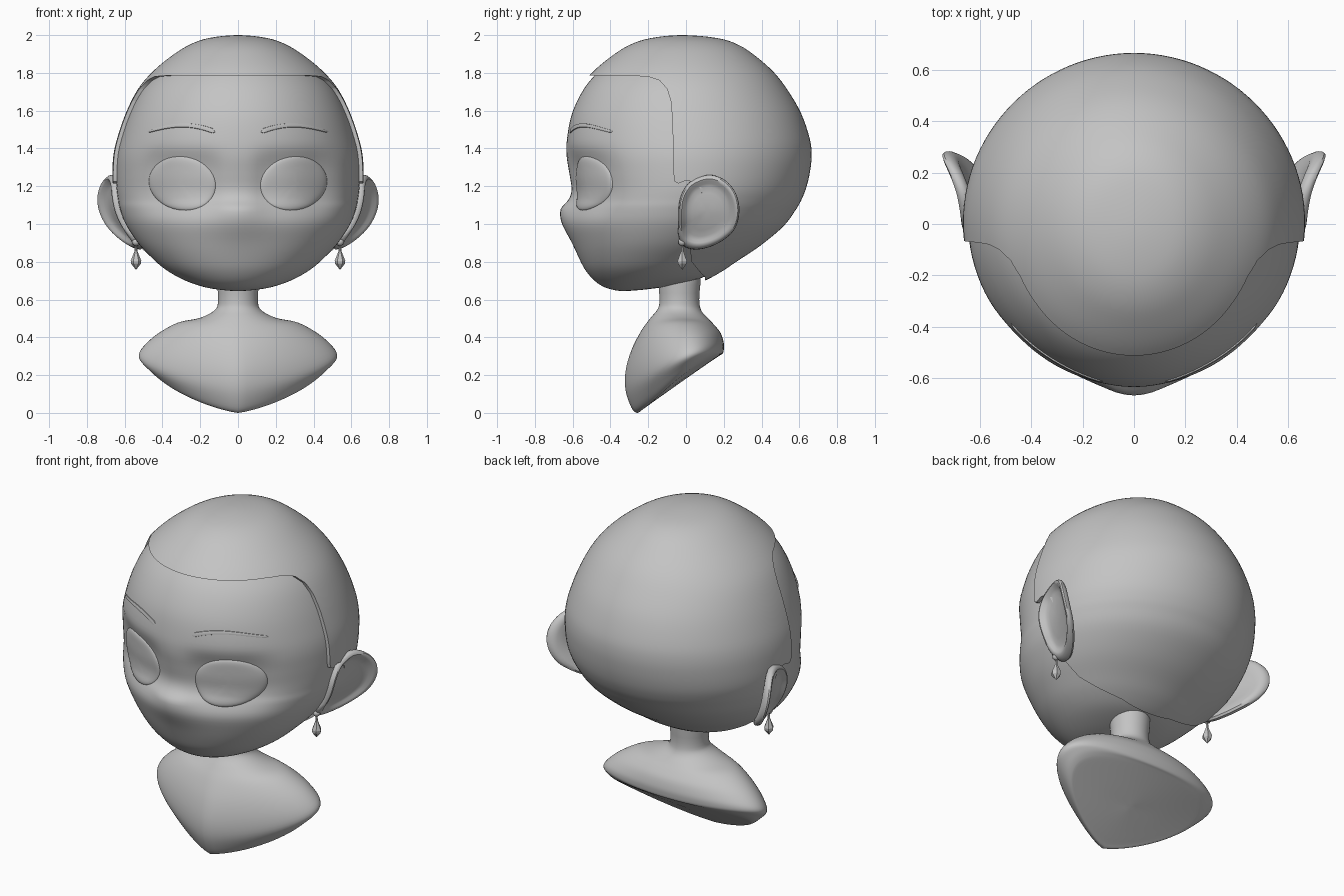
import bpy, bmesh, math
from mathutils import Vector
from mathutils.bvhtree import BVHTree

if "Cube" in bpy.data.objects:
    bpy.data.objects.remove(bpy.data.objects["Cube"])

grey = bpy.data.materials.new("plain grey")
grey.diffuse_color = (0.55, 0.55, 0.55, 1)
grey.use_nodes = True
grey.node_tree.nodes["Principled BSDF"].inputs["Base Color"].default_value = grey.diffuse_color


def finish(bm, name, smooth=True):
    bmesh.ops.remove_doubles(bm, verts=bm.verts, dist=1e-5)
    bmesh.ops.recalc_face_normals(bm, faces=bm.faces)
    me = bpy.data.meshes.new(name)
    bm.to_mesh(me)
    ob = bpy.data.objects.new(name, me)
    bpy.context.collection.objects.link(ob)
    me.materials.append(grey)
    if smooth:
        shade(ob)
    return ob


def activate(ob):
    bpy.ops.object.select_all(action='DESELECT')
    ob.select_set(True)
    bpy.context.view_layer.objects.active = ob


def shade(ob):
    activate(ob)
    bpy.ops.object.shade_smooth_by_angle(angle=math.radians(40))


def loft(rings, sx=1):
    """Skin a list of closed rings; collapsed end rings become poles."""
    bm = bmesh.new()
    vs = [[bm.verts.new((sx * p[0], p[1], p[2])) for p in r] for r in rings]
    n = len(rings[0])
    for a, b in zip(vs, vs[1:]):
        for i in range(n):
            j = (i + 1) % n
            bm.faces.new((a[i], a[j], b[j], b[i]))
    return bm


def pair(name, rings, smooth=True):
    for side, sx in (("right", 1), ("left", -1)):
        finish(loft(rings, sx), f"{name}_{side}", smooth)


def spline(rows, n):
    """Catmull-Rom through rows; the first and last rows only steer."""
    out = []
    for i in range(1, len(rows) - 2):
        for k in range(n):
            t = k / n
            out.append([0.5 * (2 * b + (c - a) * t + (2 * a - 5 * b + 4 * c - d) * t * t
                               + (3 * b - a - 3 * c + d) * t ** 3)
                        for a, b, c, d in zip(*rows[i - 1:i + 3])])
    out.append(list(rows[-2]))
    return out


def circle(n):
    return [2 * math.pi * i / n for i in range(n)]


# Head: stacked ellipses (z, half width, front y, back y)
H = [(1.98, 0, -.02, -.02), (1.965, .15, -.18, .16), (1.93, .25, -.29, .27),
     (1.87, .345, -.385, .36), (1.79, .44, -.48, .45), (1.70, .515, -.55, .52),
     (1.58, .575, -.605, .59), (1.45, .62, -.63, .635), (1.36, .64, -.632, .645),
     (1.27, .645, -.618, .635), (1.19, .643, -.606, .615), (1.13, .635, -.612, .59),
     (1.08, .625, -.625, .56), (1.0, .595, -.625, .50), (.90, .53, -.595, .38),
     (.82, .455, -.565, .26), (.76, .385, -.535, .17), (.71, .30, -.495, .07),
     (.675, .21, -.45, -.07), (.655, .12, -.40, -.20), (.645, 0, -.33, -.33)]


def over_pole(r):
    return (r[0], -r[1], r[3], r[2])


def head_point(z, w, yf, yb, t):
    x, y = w * math.cos(t), (yf + yb) / 2 + (yb - yf) / 2 * math.sin(t)
    if y < 0:
        # muzzle bump and shallow eye sockets
        sz = .05 if z > 1.07 else .14
        y -= .04 * math.exp(-(x / .16) ** 2 - ((z - 1.07) / sz) ** 2)
        d = .035 * math.exp(-((abs(x) - .3) / .2) ** 4 - ((z - 1.22) / .16) ** 4)
        y += .85 * d
        x -= math.copysign(.5 * d, x) if abs(x) > .1 else 0
    return (x, y, z)


rows = spline([over_pole(H[1])] + H + [over_pole(H[-2])], 4)
head_rings = [[head_point(*r, t) for t in circle(112)] for r in rows]
bm = loft(head_rings)
finish(bm, "head")
bm.normal_update()
tree = BVHTree.FromBMesh(bm)

# Hair cap: head swollen slightly, with the face window cut out sideways
for v, nrm in [(v, v.normal.copy()) for v in bm.verts]:
    v.co += nrm * .02
hair = finish(bm, "hair_cap", False)
hairline = [(-.9, 1.785), (-.3, 1.785), (-.2, 1.78), (-.14, 1.76), (-.1, 1.715),
            (-.08, 1.65), (-.072, 1.55), (-.065, 1.26), (-.06, 1.225), (-.04, 1.215),
            (0, 1.23), (.06, 1.22), (.09, 1.15), (.09, 1.05), (.05, .95), (.02, .88),
            (.03, .8), (.07, .75), (.1, .72), (.1, .5), (-.9, .5)]
cb = bmesh.new()
f = cb.faces.new([cb.verts.new((-1, y, z)) for y, z in hairline])
ext = bmesh.ops.extrude_face_region(cb, geom=[f])
bmesh.ops.translate(cb, vec=(2, 0, 0),
                    verts=[g for g in ext["geom"] if isinstance(g, bmesh.types.BMVert)])
cutter = finish(cb, "face_window_cutter", False)
cutter.hide_render = True
mod = hair.modifiers.new("face window", 'BOOLEAN')
mod.operation, mod.solver, mod.object = 'DIFFERENCE', 'EXACT', cutter
activate(hair)
bpy.ops.object.modifier_apply(modifier=mod.name)
bpy.data.objects.remove(cutter)
shade(hair)


def on_face(x, z, lift):
    """Point on the front of the face, lifted along its normal."""
    hit, nrm, _, _ = tree.ray_cast(Vector((x, -2, z)), Vector((0, 1, 0)))
    if nrm.y > 0:
        nrm = -nrm
    return hit + nrm * lift


# Eyes: domes draped on the face
def eye_ring(r, lift):
    roll, out = math.radians(10), []
    for t in circle(48):
        u, v = .178 * r * math.cos(t), .142 * r * math.sin(t)
        out.append(on_face(.295 + u * math.cos(roll) - v * math.sin(roll),
                           1.215 + u * math.sin(roll) + v * math.cos(roll), lift))
    return out


eye = [eye_ring(math.sin(a), .036 * math.cos(a) - .003)
       for a in [math.pi / 2 * i / 12 for i in range(13)]]
pair("eye", eye + [eye_ring(.9, -.03), eye_ring(0, -.03)])

# Eyebrows: thin tapered arcs
brow = []
for i in range(25):
    t = i / 24
    x, z = .12 + .36 * t, 1.487 + .035 * math.sin(math.pi * t ** .9)
    h = (.015 - .008 * t) * (0 if i in (0, 24) else 1)
    brow.append([on_face(x, z + h * k, l if h else 0) for k, l in
                 ((-1, -.004), (-.8, .005), (0, .007), (.8, .005), (1, -.004), (0, -.01))])
pair("eyebrow", brow)

# Ears: dished plates flaring backwards (outline in y, z)
outline = [(-.04, 1.0), (-.035, 1.12), (0, 1.2), (.05, 1.24), (.13, 1.26), (.21, 1.23),
           (.265, 1.16), (.283, 1.07), (.262, .98), (.205, .92), (.13, .88),
           (.05, .865), (-.015, .885), (-.04, .94)]
outline = spline([outline[-1]] + outline + outline[:2], 4)[:-1]


def ear_ring(r, off):
    ring = []
    for py, pz in outline:
        y, z = .11 + (py - .11) * r, 1.07 + (pz - 1.07) * r
        d = z - 1.07
        ring.append((.63 + .29 * d - 1.8 * d * d + .28 * (y + .04) + off, y, z))
    return ring


ear = [(0, -.045), (.3, -.045), (.6, -.044), (.85, -.038), (.95, -.025), (1, -.005),
       (.99, .01), (.95, .018), (.89, .018), (.83, .009), (.76, -.006), (.66, -.018),
       (.5, -.024), (.25, -.028), (0, -.03)]
pair("ear", [ear_ring(*e) for e in ear])


# Earrings: round stud and faceted drop
def turned(profile, n):
    return [[(.54 + r * math.cos(t), -.02 + r * math.sin(t), z) for t in circle(n)]
            for r, z in profile]


pair("earring_stud", turned([(.021 * math.sin(math.pi * i / 8), .905 + .021 * math.cos(math.pi * i / 8))
                             for i in range(9)], 16))
pair("earring_drop", turned([(0, .885), (.006, .88), (.008, .855), (.028, .805),
                             (.026, .79), (0, .757)], 6), False)

# Neck and bust: (front y, z, back y, z, half width, rear bias, side lift)
B = [(-.035, .75, -.035, .75, 0, 1, 0), (-.14, .75, .07, .75, .105, 1, 0),
     (-.14, .6, .07, .6, .105, 1, 0), (-.15, .55, .082, .54, .122, 1, 0),
     (-.19, .5, .12, .497, .2, .95, .005), (-.24, .43, .155, .46, .32, .85, .03),
     (-.29, .33, .185, .42, .43, .75, .03), (-.32, .22, .2, .37, .505, .68, .03),
     (-.32, .12, .2, .335, .525, .65, .04), (-.29, .03, .195, .315, .49, .62, .05),
     (-.26, 0, .18, .305, .45, .62, .04), (-.23, .018, .15, .285, .4, .65, .03),
     (-.15, .075, .07, .23, .2, .8, .01), (-.03, .16, -.03, .16, 0, 1, 0)]


def bust_ring(fy, fz, by, bz, w, p, lift):
    ring = []
    for t in circle(72):
        s = max(0, (1 - math.cos(t)) / 2) ** p
        ring.append((w * math.sin(t), fy + (by - fy) * s,
                     fz + (bz - fz) * s + lift * math.sin(t) ** 2))
    return ring


finish(loft([bust_ring(*r) for r in spline([B[0]] + B + [B[-1]], 4)]), "neck_and_bust")
